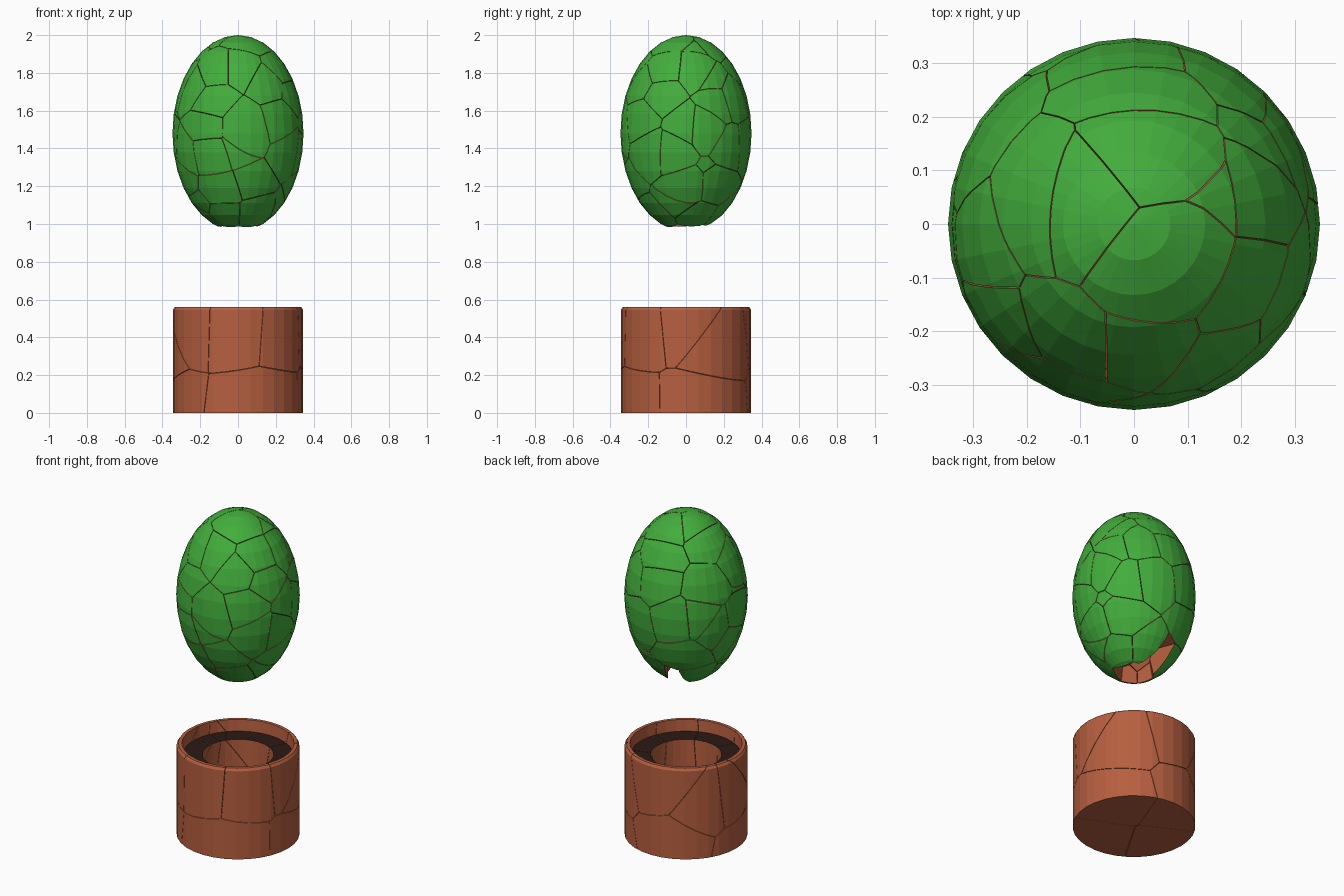
import bpy, bmesh, math, random
from mathutils import Vector, Matrix

if "Cube" in bpy.data.objects:
    bpy.data.objects.remove(bpy.data.objects["Cube"])

random.seed(7)
GAP = 0.0012  # half width of a crack


def material(name, rgb):
    m = bpy.data.materials.new(name)
    m.diffuse_color = (*rgb, 1)
    m.use_nodes = True
    m.node_tree.nodes["Principled BSDF"].inputs["Base Color"].default_value = m.diffuse_color
    return m


GREEN = material("leaf green", (0.055, 0.42, 0.045))
CLAY = material("clay", (0.47, 0.115, 0.05))
SOIL = material("dark soil", (0.025, 0.010, 0.007))


def shard(solid, seeds, i, inner):
    """Cut one Voronoi cell out of a copy of the solid and cap the cuts."""
    bm = solid.copy()
    a = seeds[i]
    for b in sorted(seeds, key=lambda p: (p - a).length):
        if b is a or not bm.verts:
            continue
        n = (b - a).normalized()
        co = (a + b) / 2 - n * GAP
        if max((v.co - co).dot(n) for v in bm.verts) <= 0:
            continue
        cut = bmesh.ops.bisect_plane(
            bm, geom=bm.verts[:] + bm.edges[:] + bm.faces[:], dist=1e-6,
            plane_co=co, plane_no=n, clear_outer=True)["geom_cut"]
        rim = [e for e in cut if isinstance(e, bmesh.types.BMEdge)
               and e.is_valid and len(e.link_faces) == 1]
        if len(rim) > 2:
            cap = bmesh.ops.triangle_fill(bm, edges=rim, use_beauty=True)["geom"]
            for f in cap:
                if isinstance(f, bmesh.types.BMFace):
                    f.material_index = inner
    bmesh.ops.recalc_face_normals(bm, faces=bm.faces)
    return bm


def fracture(name, solid, seeds, mats, inner, skip=()):
    """Break the solid into shards and gather them in one object."""
    out = bmesh.new()
    for i in range(len(seeds)):
        if i in skip:
            continue
        bm = shard(solid, seeds, i, inner)
        tmp = bpy.data.meshes.new("tmp")
        bm.to_mesh(tmp)
        out.from_mesh(tmp)
        bm.free()
        bpy.data.meshes.remove(tmp)
    me = bpy.data.meshes.new(name)
    out.to_mesh(me)
    for m in mats:
        me.materials.append(m)
    ob = bpy.data.objects.new(name, me)
    bpy.context.collection.objects.link(ob)
    return ob


def polar(r, deg, z):
    t = math.radians(deg)
    return Vector((r * math.cos(t), r * math.sin(t), z))


# crown: egg of foliage, shattered, with the shard above the lost trunk missing
egg = bmesh.new()
bmesh.ops.create_uvsphere(
    egg, u_segments=32, v_segments=16, radius=1,
    matrix=Matrix.Translation((0, 0, 1.48)) @ Matrix.Diagonal((0.347, 0.347, 0.52, 1)))
seeds = [Vector((0, 0.015, 0.99)), Vector((-0.03, 0.14, 1.03))]
seeds += [polar(0.2, a, 1.02) for a in (20, 75, 140, 195, 245, 300)]
while len(seeds) < 68:
    p = Vector([random.uniform(-1, 1) for _ in range(3)])
    q = Vector((p.x * 0.34, p.y * 0.34, 1.48 + p.z * 0.51))
    if 0.35 < p.length < 1 and q.z > 1.1 and all((q - s).length > 0.1 for s in seeds):
        seeds.append(q)
fracture("crown", egg, seeds, (GREEN, CLAY), 1, skip=(0, 1))

# pot: turned profile with rim, soil bed and the socket left by the trunk
profile = [(0, 0), (0.345, 0), (0.345, 0.545), (0.335, 0.56), (0.315, 0.56),
           (0.31, 0.49), (0.2, 0.49), (0.2, 0.1), (0, 0.1)]
pot = bmesh.new()
vs = [pot.verts.new((r, 0, z)) for r, z in profile]
es = [pot.edges.new(pair) for pair in zip(vs, vs[1:])]
bmesh.ops.spin(pot, geom=vs + es, cent=(0, 0, 0), axis=(0, 0, 1),
               angle=math.tau, steps=32, use_duplicate=False)
bmesh.ops.remove_doubles(pot, verts=pot.verts, dist=1e-4)
bmesh.ops.recalc_face_normals(pot, faces=pot.faces)
for f in pot.faces:
    if abs(f.calc_center_median().z - 0.49) < 0.005:
        f.material_index = 1
pot_seeds = [polar(0.27, a + random.uniform(-15, 15), random.uniform(0.3, 0.5))
             for a in range(0, 360, 45)]
pot_seeds += [polar(0.2, a + random.uniform(-20, 20), random.uniform(0.0, 0.12))
              for a in range(20, 380, 90)]
fracture("pot", pot, pot_seeds, (CLAY, SOIL), 0)
